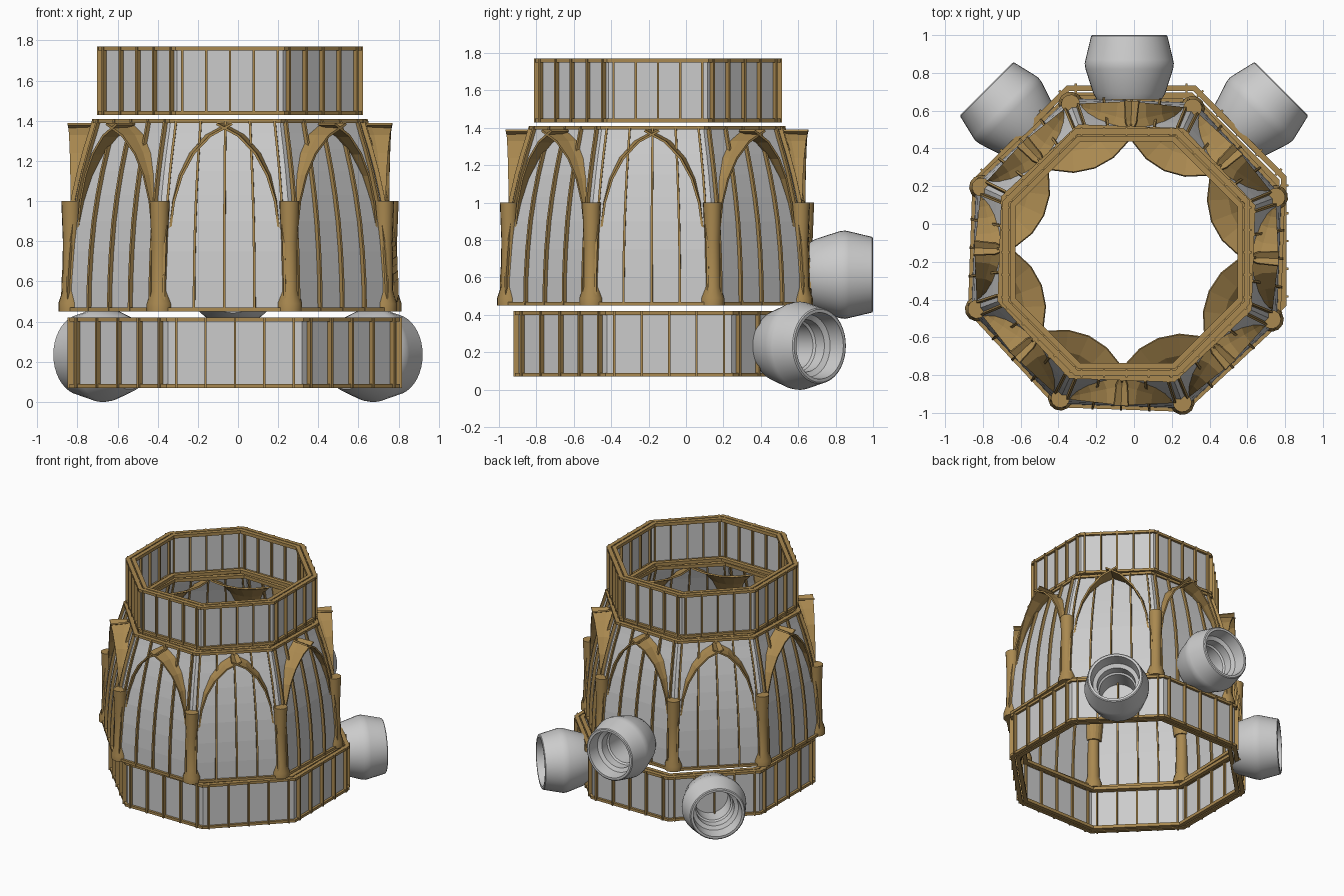
import bpy, bmesh, math
from mathutils import Vector, Matrix

if "Cube" in bpy.data.objects:
    bpy.data.objects.remove(bpy.data.objects["Cube"])

gold = bpy.data.materials.new("gold")
gold.diffuse_color = (0.40, 0.25, 0.08, 1)
gold.use_nodes = True
gold.node_tree.nodes["Principled BSDF"].inputs["Base Color"].default_value = gold.diffuse_color
T = math.tan(math.pi / 8)


def finish(name, bm, mat=None, smooth=False):
    bmesh.ops.recalc_face_normals(bm, faces=bm.faces)
    me = bpy.data.meshes.new(name)
    bm.to_mesh(me)
    bm.free()
    ob = bpy.data.objects.new(name, me)
    bpy.context.collection.objects.link(ob)
    if mat:
        me.materials.append(mat)
    if smooth:
        bpy.ops.object.select_all(action='DESELECT')
        ob.select_set(True)
        bpy.context.view_layer.objects.active = ob
        bpy.ops.object.shade_smooth_by_angle(angle=math.radians(35))
    return ob


def skin(bm, rows, wrap_rows=False, wrap_cols=True, caps=False):
    """Join successive rows of points with quads."""
    vs = [[bm.verts.new(p) for p in r] for r in rows]
    n, m = len(vs), len(vs[0])
    for i in range(n if wrap_rows else n - 1):
        for j in range(m if wrap_cols else m - 1):
            a, b = vs[i], vs[(i + 1) % n]
            k = (j + 1) % m
            bm.faces.new((a[j], a[k], b[k], b[j]))
    if caps:
        bm.faces.new(vs[0])
        bm.faces.new(vs[-1])


def place(c, rot, k, u, d, z):
    """Point on side k: u along the side, d outward from the centre."""
    a = math.radians(rot - 90 + 45 * k)
    return Vector((c[0] + d * math.cos(a) - u * math.sin(a),
                   c[1] + d * math.sin(a) + u * math.cos(a), z))


def octagon(c, rot, d, z):
    return [place(c, rot, k, d * T, d, z) for k in range(8)]


def drum(name, c, rot, profile, rib_out, rib_in, spread):
    """Eight-sided panelled shell with ribs and edge rims."""
    bm = bmesh.new()
    skin(bm, [octagon(c, rot, d, z) for d, z in profile])
    finish(name + "_panels", bm)
    # thin plate ribs, five to a side
    bm = bmesh.new()
    w = 0.006
    for k in range(8):
        for f in (-1, -0.5, 0, 0.5, 1):
            rows = []
            for d, z in profile:
                u = f * spread * d * T
                rows.append([place(c, rot, k, u + s * w, d + o, z)
                             for s, o in ((-1, -rib_in), (1, -rib_in), (1, rib_out), (-1, rib_out))])
            skin(bm, rows, caps=True)
    finish(name + "_ribs", bm, gold)
    # rims at the two open edges
    bm = bmesh.new()
    for (d, z), s in ((profile[0], 1), (profile[-1], -1)):
        for i, o, h in ((-0.012, 0.018, 0.02), (-0.05, -0.02, 0.025)):
            skin(bm, [octagon(c, rot, d + i, z), octagon(c, rot, d + o, z),
                      octagon(c, rot, d + o, z + s * h), octagon(c, rot, d + i, z + s * h)],
                 wrap_rows=True)
    finish(name + "_rims", bm, gold)


# three stacked drums
drum("lower_ring", (-0.015, -0.09), 0, [(0.805, 0.07), (0.805, 0.42)], 0.028, 0.018, 0.88)
drum("upper_ring", (-0.04, -0.15), 0, [(0.637, 1.43), (0.637, 1.77)], 0.025, 0.018, 0.9)
mid_c, mid_rot = (-0.04, -0.155), -2
drum("dome", mid_c, mid_rot,
     [(0.81, 0.45), (0.807, 0.6), (0.797, 0.75), (0.78, 0.9), (0.757, 1.03),
      (0.73, 1.15), (0.70, 1.26), (0.675, 1.34), (0.655, 1.41)], 0.022, 0.018, 0.9)

# corner columns with flared feet, and the fan vaults they carry
cols, fans = bmesh.new(), bmesh.new()
for k in range(8):
    base = place(mid_c, mid_rot, k, 0.78 * T, 0.78, 0)
    inward = math.radians(mid_rot + 90 + 45 * k + 22.5)

    def arc(r, z, start, end, n):
        return [base + Vector((r * math.cos(inward + start + (end - start) * i / n),
                               r * math.sin(inward + start + (end - start) * i / n), z))
                for i in range(n + 1)]
    skin(cols, [arc(r, z, 0, math.tau, 12)[:-1] for r, z in
                ((0.065, 0.45), (0.065, 0.49), (0.045, 0.55), (0.042, 0.8), (0.05, 1.0))], caps=True)
    e = math.radians(72)
    skin(fans, [arc(r, z, -e, e, 8) for r, z in
                ((0.045, 0.85), (0.065, 1.0), (0.105, 1.13), (0.165, 1.24),
                 (0.25, 1.33), (0.36, 1.39))], wrap_cols=False)
finish("corner_columns", cols, gold, True)
ob = finish("fan_vaults", fans, gold)
mod = ob.modifiers.new("thickness", 'SOLIDIFY')
mod.thickness = 0.012


def nozzle(name, pos, heading):
    """Open stepped tube, turned about its own axis."""
    prof = [(0.172, 0), (0.19, 0.03), (0.232, 0.16), (0.236, 0.19), (0.232, 0.21), (0.202, 0.335),
            (0.195, 0.34), (0.178, 0.34), (0.168, 0.25), (0.14, 0.235), (0.14, 0.17),
            (0.128, 0.16), (0.128, 0)]
    bm = bmesh.new()
    skin(bm, [[(s, r * math.cos(t * math.tau / 40), r * math.sin(t * math.tau / 40))
               for t in range(40)] for r, s in prof], wrap_rows=True)
    bm.transform(Matrix.Translation(pos) @ Matrix.Rotation(math.radians(heading), 4, 'Z'))
    finish(name, bm, None, True)


# rear nozzles: one high in the middle, two low at the diagonals
nozzle("back_nozzle", (-0.025, 0.66, 0.615), 90)
nozzle("right_nozzle", (0.54, 0.475, 0.235), 45)
nozzle("left_nozzle", (-0.54, 0.475, 0.235), 135)
